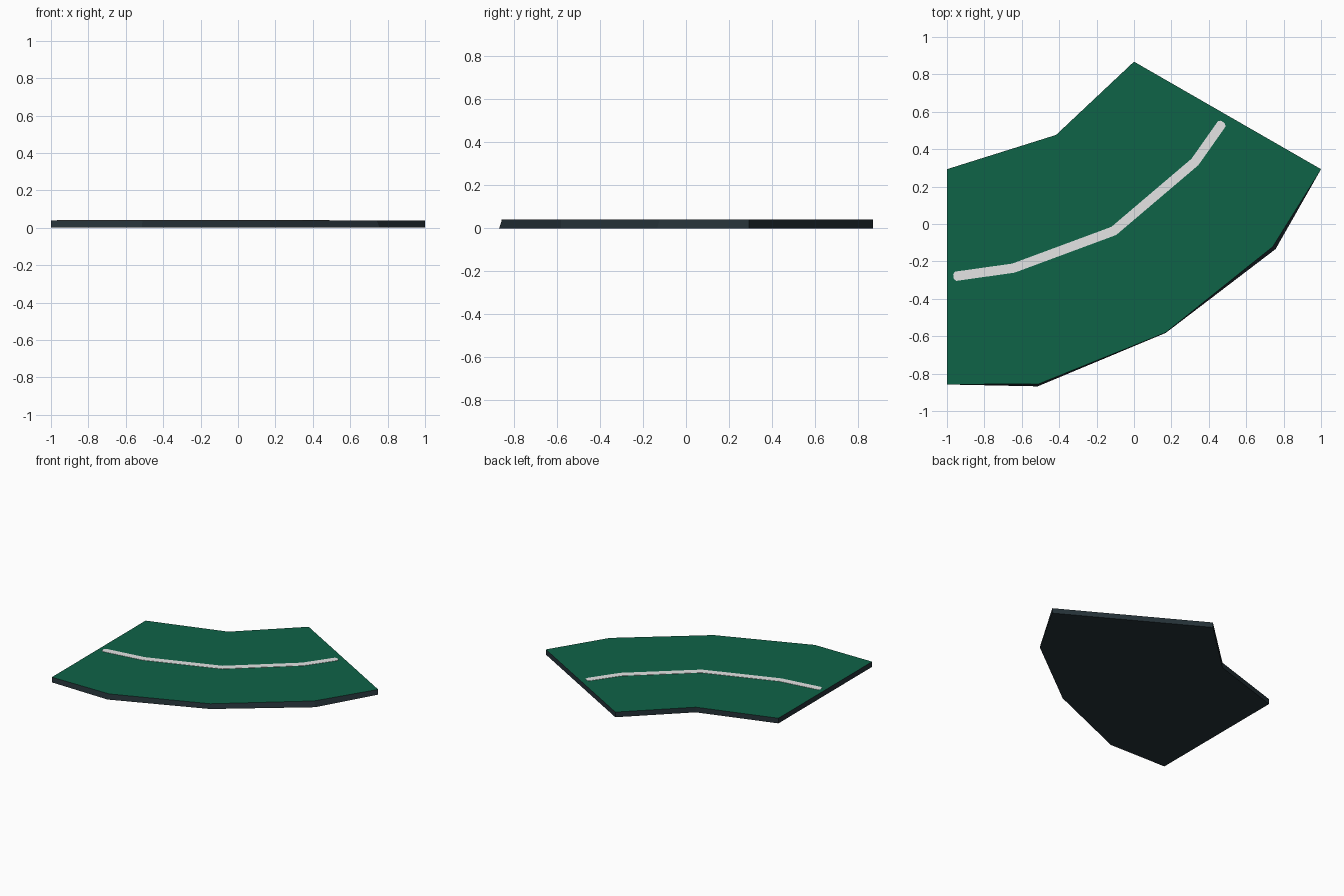
import bpy, bmesh
from mathutils import Vector

if "Cube" in bpy.data.objects:
    bpy.data.objects.remove(bpy.data.objects["Cube"])


def material(name, rgb):
    m = bpy.data.materials.new(name)
    m.diffuse_color = (*rgb, 1)
    m.use_nodes = True
    m.node_tree.nodes["Principled BSDF"].inputs["Base Color"].default_value = m.diffuse_color
    return m


green = material("table green", (0.0048, 0.125, 0.064))
dark = material("dark slate", (0.019, 0.032, 0.040))
white = material("chalk white", (0.78, 0.78, 0.78))


def slab(name, bottom, top, z0, z1, mats):
    """Closed flat slab between two matching outlines; mats = (top, rest)."""
    bm = bmesh.new()
    lo = [bm.verts.new((x, y, z0)) for x, y in bottom]
    hi = [bm.verts.new((x, y, z1)) for x, y in top]
    n = len(lo)
    cap = bm.faces.new(hi)
    bm.faces.new(lo[::-1]).material_index = 1
    for i in range(n):
        j = (i + 1) % n
        bm.faces.new((lo[i], lo[j], hi[j], hi[i])).material_index = 1
    # fill the concave outlines cleanly
    bmesh.ops.recalc_face_normals(bm, faces=bm.faces)
    bmesh.ops.triangulate(bm, faces=[f for f in bm.faces if len(f.verts) > 4])
    me = bpy.data.meshes.new(name)
    bm.to_mesh(me)
    bm.free()
    for m in mats:
        me.materials.append(m)
    ob = bpy.data.objects.new(name, me)
    bpy.context.collection.objects.link(ob)
    return ob


# curved floor panel: green top, dark sides and underside, slightly tapered outer corners
inner = [(1, 0.293), (0, 0.868), (-0.417, 0.476), (-1, 0.293)]
outer_low = [(-1, -0.858), (-0.515, -0.868), (0.17, -0.582), (0.757, -0.134)]
outer_top = [(-1, -0.858), (-0.51, -0.855), (0.17, -0.58), (0.741, -0.122)]
slab("curved_panel", outer_low + inner, outer_top + inner, 0, 0.04, (green, dark))

# centre stripe: mitred ribbon with chamfered ends
path = [Vector(p) for p in [(-0.965, -0.281), (-0.645, -0.236), (-0.108, -0.037),
                            (0.326, 0.332), (0.476, 0.545)]]
half, chamfer = 0.025, 0.012
left, right = [], []
for i, p in enumerate(path):
    d0 = (p - path[max(i - 1, 0)]).normalized()
    d1 = (path[min(i + 1, len(path) - 1)] - p).normalized()
    d = (d0 + d1).normalized()
    side = Vector((-d.y, d.x))
    if i in (0, len(path) - 1):
        inward = d * (chamfer if i == 0 else -chamfer)
        pair = [(p, half - chamfer), (p + inward, half)]
        if i:
            pair.reverse()
    else:
        pair = [(p, half / max(d.dot(d1), 0.5))]
    for c, w in pair:
        left.append(c + side * w)
        right.append(c - side * w)
outline = [tuple(v) for v in right + left[::-1]]
slab("centre_stripe", outline, outline, 0.039, 0.042, (white, white))
